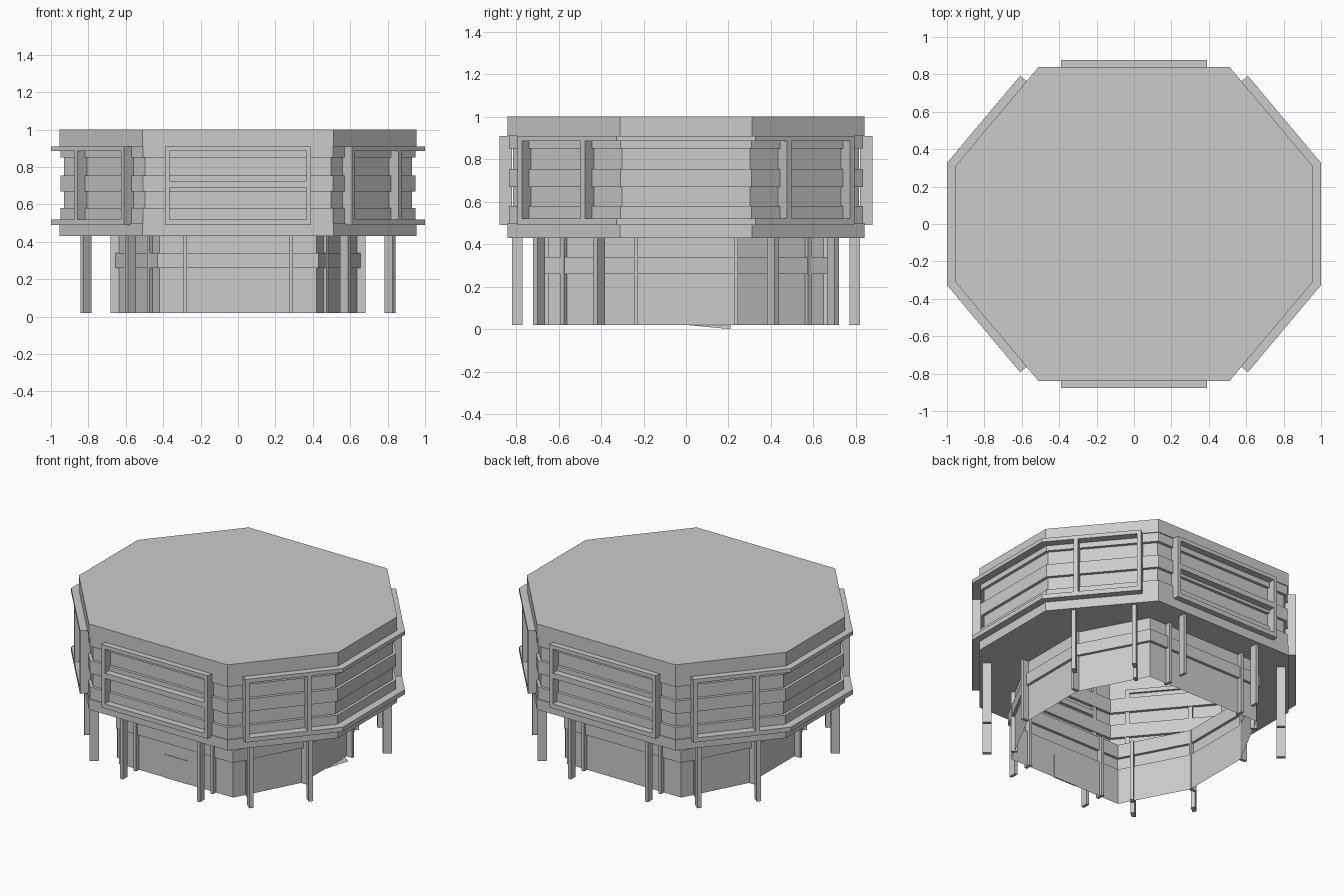
import bpy
import bmesh
from mathutils import Vector

old = bpy.data.objects.get("Cube")
if old:
    bpy.data.objects.remove(old, do_unlink=True)

grey = bpy.data.materials.new("concrete_grey")
grey.use_nodes = True
GREY = (0.6, 0.6, 0.6, 1)
grey.diffuse_color = GREY
grey.node_tree.nodes["Principled BSDF"].inputs["Base Color"].default_value = GREY


def finish(name, bm):
    bmesh.ops.recalc_face_normals(bm, faces=bm.faces)
    mesh = bpy.data.meshes.new(name)
    bm.to_mesh(mesh)
    bm.free()
    mesh.materials.append(grey)
    obj = bpy.data.objects.new(name, mesh)
    bpy.context.collection.objects.link(obj)
    return obj


def octagon(cx, fy, sx, cy):
    """Counter-clockwise corners, starting at the front right."""
    return [Vector(p) for p in ((cx, -fy), (sx, -cy), (sx, cy), (cx, fy),
                                (-cx, fy), (-sx, cy), (-sx, -cy), (-cx, -fy))]


def grow(pts, d):
    """Move every edge of the outline outward by d."""
    out = []
    for i, p in enumerate(pts):
        e1 = (p - pts[i - 1]).normalized()
        e2 = (pts[(i + 1) % len(pts)] - p).normalized()
        n1, n2 = Vector((e1.y, -e1.x)), Vector((e2.y, -e2.x))
        out.append(p + (n1 + n2) * d / (1 + n1.dot(n2)))
    return out


def loft(bm, rings, cap=False):
    loops = [[bm.verts.new((p.x, p.y, z)) for p in pts] for pts, z in rings]
    for a, b in zip(loops, loops[1:]):
        for i in range(len(a)):
            j = (i + 1) % len(a)
            bm.faces.new((a[i], a[j], b[j], b[i]))
    if cap:
        bm.faces.new(loops[-1])


def prism(name, pts, z0, z1):
    bm = bmesh.new()
    base = bm.faces.new([bm.verts.new((p.x, p.y, z0)) for p in pts])
    up = bmesh.ops.extrude_face_region(bm, geom=[base])["geom"]
    bmesh.ops.translate(bm, vec=(0, 0, z1 - z0),
                        verts=[v for v in up if isinstance(v, bmesh.types.BMVert)])
    return finish(name, bm)


def post(name, centre, normal, depth, width, z0, z1):
    c, n = Vector(centre), Vector(normal).normalized()
    t = Vector((-n.y, n.x))
    d, w = n * depth / 2, t * width / 2
    return prism(name, [c - d - w, c + d - w, c + d + w, c - d + w], z0, z1)


UPPER = octagon(0.51, 0.84, 0.955, 0.31)
LOWER = octagon(0.42, 0.65, 0.64, 0.235)
BASE, FLOOR = 0.02, 0.43

# Upper storey: roof slab, banded walls and the overhanging floor ring
band, recess = -0.006, -0.025
profile = [(0, FLOOR), (0, 0.5), (band, 0.5), (band, 0.58), (recess, 0.58),
           (recess, 0.67), (band, 0.67), (band, 0.755), (recess, 0.755),
           (recess, 0.85), (band, 0.85), (band, 0.91), (0, 0.91), (0, 1.0)]
bm = bmesh.new()
loft(bm, [(LOWER, FLOOR)] + [(grow(UPPER, d), z) for d, z in profile], cap=True)
finish("upper_storey", bm)

# Lower storey: open walls with a raised belt
bm = bmesh.new()
loft(bm, [(grow(LOWER, d), z) for d, z in
          ((0, BASE), (0, 0.26), (0.018, 0.26), (0.018, 0.34), (0, 0.34), (0, FLOOR))])
finish("lower_storey", bm)

# Door plate on the front wall
post("door", (0, -0.65), (0, -1), 0.008, 0.17, BASE, 0.175)

# Sagging bottom edge of the side panel
bm = bmesh.new()
bm.faces.new([bm.verts.new(p) for p in
              ((0.642, 0, BASE), (0.665, 0.21, 0), (0.642, 0.21, BASE))])
finish("sagging_panel_edge", bm)

# Window frames on the front and back
for side, label in ((-1, "front"), (1, "back")):
    for x in (-0.378, 0.378):
        post(label + "_frame_upright", (x, side * 0.848), (0, side), 0.06, 0.026, 0.49, 0.91)
    for z0, z1 in ((0.49, 0.52), (0.69, 0.725), (0.885, 0.91)):
        post(label + "_frame_bar", (0, side * 0.848), (0, side), 0.06, 0.74, z0, z1)

# Railings wrapping each side, with uprights on the diagonals
outer = grow(UPPER, 0.045)
inner = grow(UPPER, -0.02)
slope = (UPPER[1] - UPPER[0]).normalized()
normal = Vector((slope.y, -slope.x))
start = UPPER[0] + slope * 0.1
ends = [start + normal * 0.045, start - normal * 0.02]


def flip(p, sx, sy):
    return Vector((p.x * sx, p.y * sy))


for sx, label in ((1, "left"), (-1, "right")):
    path = [ends[0], outer[1], outer[2], flip(ends[0], 1, -1),
            flip(ends[1], 1, -1), inner[2], inner[1], ends[1]]
    for z0, z1 in ((0.49, 0.52), (0.885, 0.91)):
        prism(label + "_rail", [flip(p, sx, 1) for p in path], z0, z1)
    for sy in (-1, 1):
        n = flip(normal, sx, -sy)
        for along in (0.113, 0.5):
            c = UPPER[0] + slope * along + normal * 0.0125
            post(label + "_rail_upright", flip(c, sx, -sy), n, 0.065, 0.026, 0.5, 0.9)
        # Free-standing pillars under the overhang
        for along in (0.155, 0.525):
            c = UPPER[0] + slope * along - normal * 0.045
            post(label + "_diagonal_pillar", flip(c, sx, -sy), n, 0.055, 0.026, BASE, FLOOR)
        post(label + "_pillar", (sx * 0.283, sy * 0.795), (0, sy), 0.05, 0.02, BASE, FLOOR)
        # Pilasters against the lower walls
        post(label + "_wall_pilaster", (sx * 0.283, sy * 0.655), (0, sy), 0.05, 0.02, BASE, FLOOR)
        post(label + "_corner_pilaster", (sx * 0.66, sy * 0.235), (sx, 0), 0.045, 0.02, BASE, FLOOR)
        post(label + "_diagonal_pilaster", (sx * 0.465, sy * 0.57), n, 0.04, 0.02, BASE, FLOOR)
